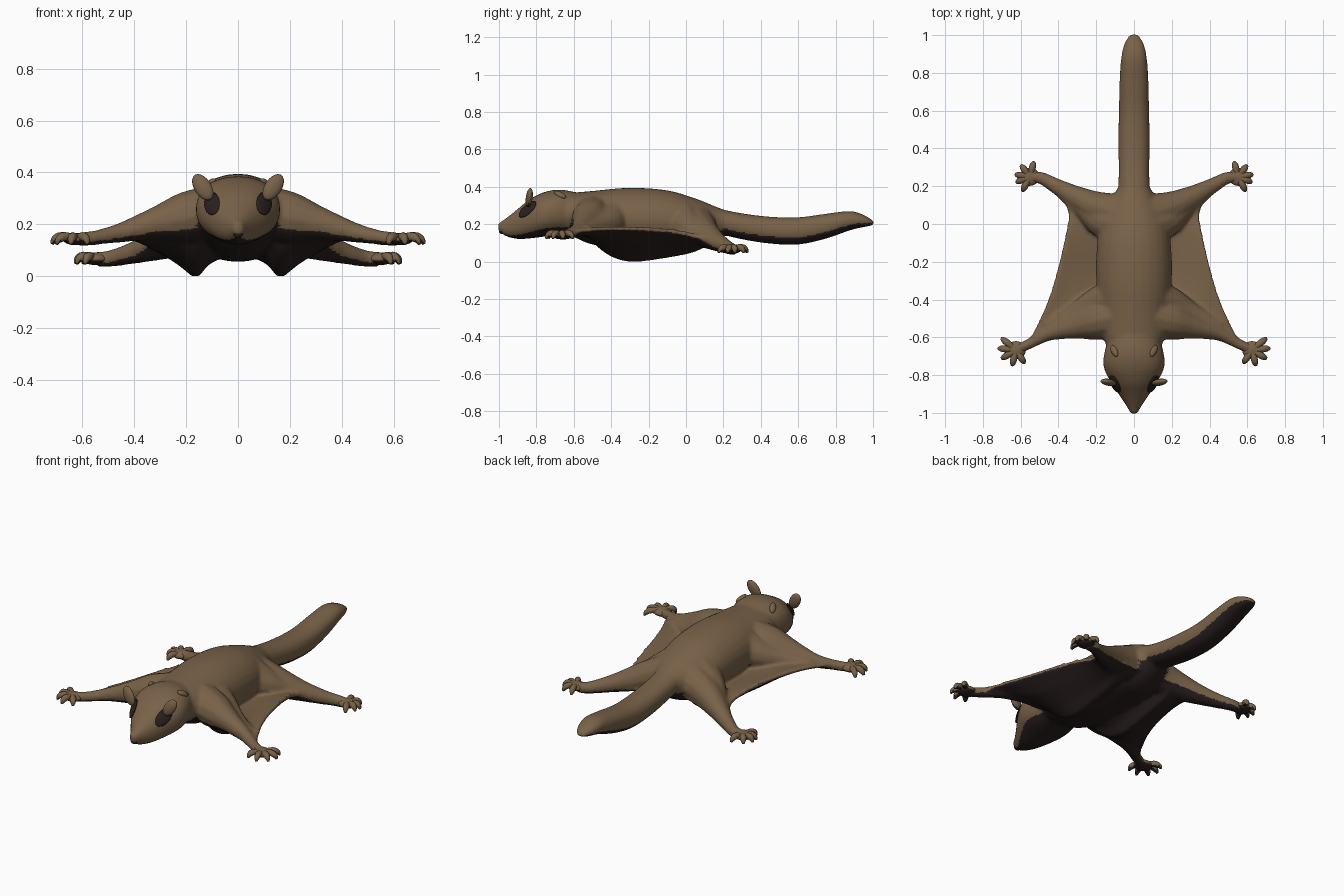
import bpy, bmesh, math
from mathutils import Vector, Matrix
from mathutils.bvhtree import BVHTree

default_cube = bpy.data.objects.get("Cube")
if default_cube:
    bpy.data.objects.remove(default_cube, do_unlink=True)


def make_material(name, colour):
    material = bpy.data.materials.new(name)
    material.use_nodes = True
    material.diffuse_color = (*colour, 1)
    material.node_tree.nodes["Principled BSDF"].inputs["Base Color"].default_value = (*colour, 1)
    return material


brown_fur = make_material("brown fur", (.19, .122, .065))
dark_fur = make_material("dark fur", (.023, .014, .014))


def spline(points, steps):
    """Catmull-Rom curve through tuples of any length."""
    pts = [Vector(p) for p in points]
    pts = [pts[0] * 2 - pts[1]] + pts + [pts[-1] * 2 - pts[-2]]
    curve = []
    for a, b, c, d in zip(pts, pts[1:], pts[2:], pts[3:]):
        for i in range(steps):
            t = i / steps
            curve.append((b * 2 + (c - a) * t + (a * 2 - b * 5 + c * 4 - d) * t * t
                          + (b * 3 - a - c * 3 + d) * t * t * t) / 2)
    return curve + [pts[-2]]


def bridge_rings(bm, rings):
    loops = [[bm.verts.new(co) for co in ring] for ring in rings]
    for low, high in zip(loops, loops[1:]):
        for i in range(len(low)):
            bm.faces.new((low[i - 1], low[i], high[i], high[i - 1]))
    bm.faces.new(loops[0])
    bm.faces.new(loops[-1])


def circle(sides, power=1):
    """Unit circle; a power below one makes it boxier."""
    angles = [math.tau * i / sides for i in range(sides)]
    return [tuple(math.copysign(abs(f(a)) ** power, f(a)) for f in (math.cos, math.sin)) for a in angles]


def loft(bm, stations, power=1):
    """Sections along y, each given as y, half width, top, bottom."""
    bridge_rings(bm, [[(w * c, y, (top + low) / 2 + (top - low) / 2 * s) for c, s in circle(28, power)]
                      for y, w, top, low in spline(stations, 4)])


def tube(bm, points, side=1, sides=12, steps=4):
    """Round tapering tube, each point given as x, y, z, radius."""
    path = spline([(x * side, y, z, r) for x, y, z, r in points], steps)
    rings = []
    for i, p in enumerate(path):
        along = (path[min(i + 1, len(path) - 1)] - path[max(i - 1, 0)]).to_3d().normalized()
        across = along.cross(Vector((0, 0, 1))).normalized()
        up = across.cross(along)
        rings.append([p.to_3d() + (across * c + up * s) * p.w for c, s in circle(sides)])
    bridge_rings(bm, rings)


def membrane(bm, rows, side):
    """Skin between limbs: rows of fold y, fold z, top z, then outer edge x, y, z."""
    rings = []
    for fold_y, fold_z, top_z, x, y, z in spline(rows, 4):
        fold, edge = Vector((.165, fold_y, fold_z)), Vector((x, y, z))
        crease, rim = Vector((.19, fold_y, top_z)), Vector((0, 0, .011))
        inner = Vector((.04, fold_y, top_z))
        ring = [Vector((.04, fold_y, fold_z + .09)), Vector((.115, fold_y, fold_z + .05)),
                Vector((.15, fold_y, fold_z + .006)), Vector((.178, fold_y, fold_z + .006)),
                fold.lerp(edge, .28), fold.lerp(edge, .65) - rim, edge - rim, edge + rim,
                crease.lerp(edge, .5) + rim / 2, crease, inner]
        rings.append([(co.x * side, co.y, co.z) for co in ring])
    bridge_rings(bm, rings)


def ellipsoid(bm, centre, long_axis, normal, radii):
    n = Vector(normal).normalized()
    a = Vector(long_axis)
    a = (a - n * a.dot(n)).normalized()
    axes = Matrix((a, n.cross(a), n)).transposed().to_4x4()
    matrix = Matrix.Translation(centre) @ axes @ Matrix.Diagonal((*radii, 1))
    bmesh.ops.create_uvsphere(bm, u_segments=20, v_segments=12, radius=1, matrix=matrix)


def make_object(name, bm):
    bmesh.ops.recalc_face_normals(bm, faces=bm.faces)
    mesh = bpy.data.meshes.new(name)
    bm.to_mesh(mesh)
    bm.free()
    obj = bpy.data.objects.new(name, mesh)
    bpy.context.collection.objects.link(obj)
    return obj


def modify(obj, kind, **settings):
    modifier = obj.modifiers.new(kind.title(), kind)
    for key, value in settings.items():
        setattr(modifier, key, value)


def bake(obj):
    graph = bpy.context.evaluated_depsgraph_get()
    mesh = bpy.data.meshes.new_from_object(obj.evaluated_get(graph))
    obj.modifiers.clear()
    obj.data = mesh


def paint(obj, all_dark=False):
    """Dark on faces turned down, brown elsewhere; only the flat of the chin is dark."""
    obj.data.materials.clear()
    obj.data.materials.append(brown_fur)
    obj.data.materials.append(dark_fur)
    for face in obj.data.polygons:
        on_head = face.center.y < -.62 and abs(face.center.x) < .2
        face.material_index = int(all_dark or face.normal.z < (-.7 if on_head else -.45))
        face.use_smooth = True


def finish_pair(name, bm, all_dark=False):
    obj = make_object(name, bm)
    modify(obj, 'MIRROR', use_mirror_merge=False)
    bake(obj)
    paint(obj, all_dark)
    return obj


# Trunk, tail, head, limbs and gliding skin are blended into one body
trunk = [(-.68, .125, .37, .17), (-.6, .165, .378, .14), (-.5, .18, .387, .1), (-.3, .2, .404, .066),
         (-.1, .195, .39, .066), (.05, .165, .347, .07), (.15, .11, .307, .11), (.22, .07, .28, .16)]
tail = [(.05, .05, .3, .2), (.15, .08, .295, .165), (.3, .081, .267, .128), (.45, .083, .249, .105),
        (.6, .08, .246, .1), (.75, .077, .265, .132), (.88, .068, .279, .177),
        (.96, .05, .254, .195), (1.005, .022, .224, .204)]
head = [(-1.005, .017, .215, .172), (-.96, .042, .243, .143), (-.9, .082, .29, .13),
        (-.84, .122, .34, .132), (-.76, .16, .38, .142), (-.68, .157, .394, .15),
        (-.6, .13, .382, .16), (-.52, .1, .36, .2)]
foreleg = [(.05, -.48, .27, .1), (.2, -.515, .235, .1), (.32, -.545, .21, .065),
           (.45, -.58, .177, .039), (.55, -.632, .157, .029), (.62, -.665, .15, .028)]
shoulder_web = [(.06, -.38, .26, .11), (.2, -.42, .21, .085), (.32, -.47, .195, .045), (.46, -.54, .178, .025)]
hindleg = [(.06, .05, .21, .11), (.2, .09, .168, .085), (.32, .15, .125, .058),
           (.42, .205, .094, .041), (.49, .243, .077, .033), (.55, .25, .072, .03)]
hip_web = [(.06, -.02, .23, .12), (.18, .02, .18, .085), (.27, .08, .15, .05), (.38, .16, .11, .032)]
skin = [(-.54, .2, .24, .56, -.62, .16), (-.5, .11, .2, .51, -.53, .178), (-.4, .03, .16, .45, -.39, .188),
        (-.28, .002, .14, .405, -.24, .186), (-.1, .024, .14, .365, -.07, .173),
        (.03, .05, .145, .348, .06, .145), (.1, .08, .14, .4, .15, .11), (.14, .1, .13, .49, .24, .078)]
bm = bmesh.new()
loft(bm, trunk)
loft(bm, tail, power=.9)
loft(bm, head, power=.9)
for side in (1, -1):
    membrane(bm, skin, side)
    for limb in (foreleg, shoulder_web, hindleg, hip_web):
        tube(bm, limb, side)
body = make_object("body", bm)
modify(body, 'REMESH', mode='VOXEL', voxel_size=.01)
modify(body, 'SMOOTH', factor=.5, iterations=8)
bake(body)
paint(body)
parts = [body]

# Surface lookup for seating the facial features
surface_mesh = bmesh.new()
surface_mesh.from_mesh(body.data)
surface = BVHTree.FromBMesh(surface_mesh)
surface_mesh.free()

# Eyes lie nearly flush with the head
bm = bmesh.new()
spot, normal, _, _ = surface.find_nearest(Vector((.115, -.86, .298)))
ellipsoid(bm, spot, (.04, .09, .09), normal, (.06, .036, .01))
parts.append(finish_pair("eyes", bm, all_dark=True))

# Ears and the small folds behind them
bm = bmesh.new()
ellipsoid(bm, (.136, -.838, .352), (.065, 0, .1), (.1, -1, .1), (.057, .033, .018))
parts.append(finish_pair("ears", bm))
bm = bmesh.new()
spot, normal, _, _ = surface.find_nearest(Vector((.115, -.67, .38)))
ellipsoid(bm, spot, (.5, .6, 0), normal, (.036, .018, .014))
parts.append(finish_pair("ear_folds", bm))

# Nose
bm = bmesh.new()
ellipsoid(bm, (0, -.985, .172), (1, 0, 0), (0, -1, 0), (.02, .016, .015))
nose = make_object("nose", bm)
paint(nose, all_dark=True)
parts.append(nose)

# Paws: a flat palm with five arched toes
paws = {
    "front_paws": ((.625, -.668, .152), [(.7, -.605), (.718, -.658), (.7, -.712), (.645, -.748), (.58, -.735)]),
    "back_paws": ((.552, .25, .076), [(.53, .328), (.597, .31), (.627, .262), (.622, .222), (.59, .175)])}
for name, (palm, tips) in paws.items():
    bm = bmesh.new()
    ellipsoid(bm, palm, (1, 0, 0), (0, 0, 1), (.052, .048, .024))
    px, py, pz = palm
    for x, y in tips:
        mid_x, mid_y = px + (x - px) * .6, py + (y - py) * .6
        tube(bm, [(px, py, pz, .016), (mid_x, mid_y, pz + .009, .018),
                  (px + (x - px) * .88, py + (y - py) * .88, pz - .002, .015), (x, y, pz - .02, .006)],
             sides=8, steps=3)
    parts.append(finish_pair(name, bm))

# Rest the lowest point on the ground
lowest = min(v.co.z for part in parts for v in part.data.vertices)
for part in parts:
    part.data.transform(Matrix.Translation((0, 0, -lowest)))
